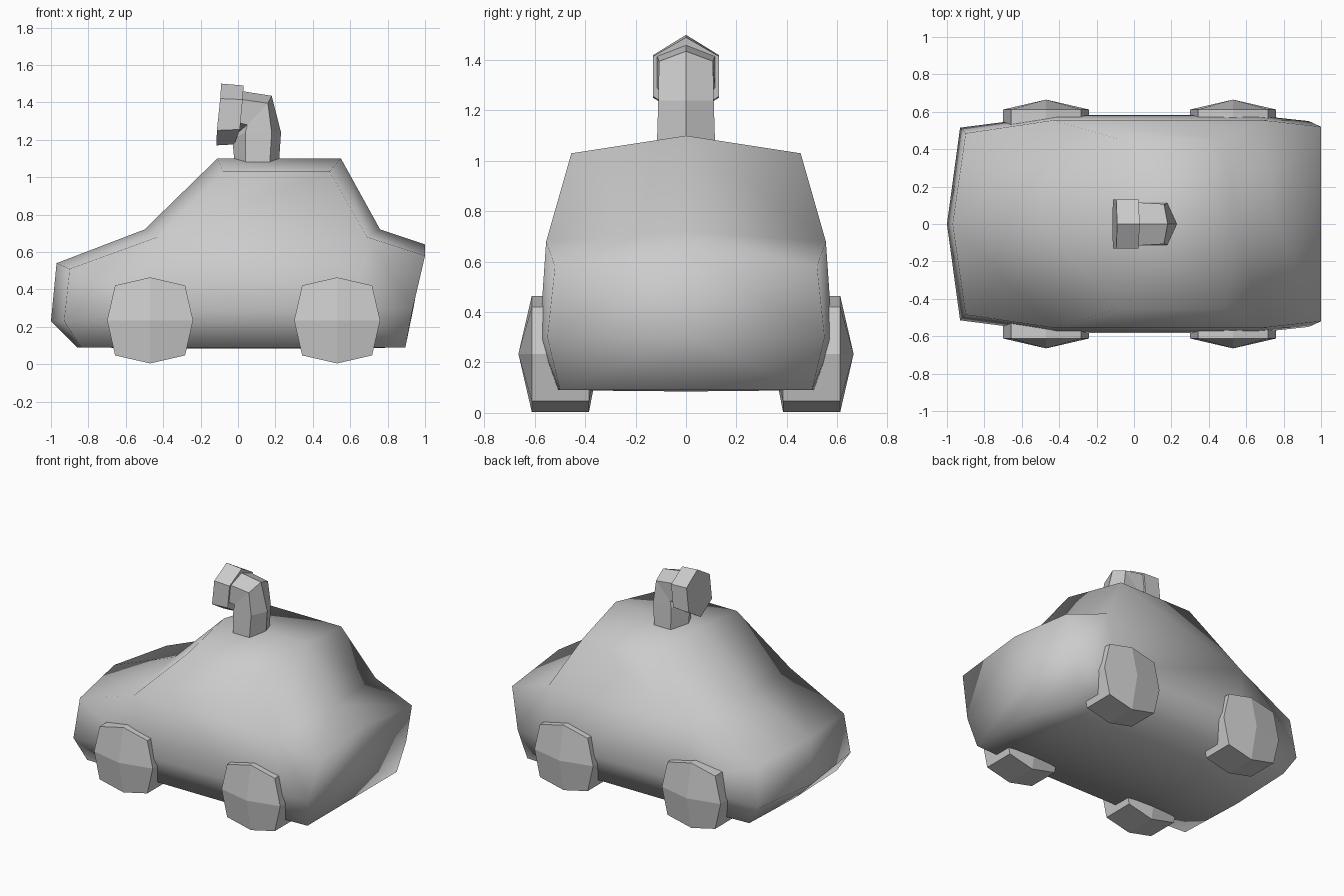
import bpy, bmesh

if "Cube" in bpy.data.objects:
    bpy.data.objects.remove(bpy.data.objects["Cube"])


def finish(name, bm, smooth=False):
    bmesh.ops.remove_doubles(bm, verts=bm.verts[:], dist=0.0005)
    bmesh.ops.recalc_face_normals(bm, faces=bm.faces[:])
    for f in bm.faces:
        f.smooth = smooth
    me = bpy.data.meshes.new(name)
    bm.to_mesh(me)
    bm.free()
    ob = bpy.data.objects.new(name, me)
    bpy.context.collection.objects.link(ob)
    return ob


def loft(name, rings, cap_start=True, cap_end=True):
    bm = bmesh.new()
    rows = [[bm.verts.new(p) for p in r] for r in rings]
    n = len(rows[0])
    for a, b in zip(rows, rows[1:]):
        for i in range(n):
            j = (i + 1) % n
            bm.faces.new((a[i], a[j], b[j], b[i]))
    if cap_start:
        bm.faces.new(rows[0])
    if cap_end:
        bm.faces.new(rows[-1])
    return finish(name, bm)


# Car body: centre profile and side profile, point by point around the car
keys = "B0 M0 S0 S1 R1 R2 S2 S3 M3 B3 B2 B1".split()
centre = [(-.86, .09), (-1, .23), (-.97, .54), (-.50, .72), (-.11, 1.10), (.55, 1.10),
          (.76, .72), (1, .64), (.938, .3), (.895, .09), (.64, .085), (-.43, .085)]
side = [(-.84, .49, .09), (-.93, .515, .23), (-.90, .485, .51), (-.43, .555, .68),
        (-.08, .455, 1.03), (.49, .455, 1.03), (.69, .555, .68), (1, .52, .58),
        (.935, .55, .30), (.895, .50, .09), (.64, .51, .09), (-.43, .51, .09)]
panels = ["S1 R1 R2 S2", "S0 S1 M1 M0", "S1 S2 M2 M1", "S2 S3 M3 M2",
          "M0 M1 B1 B0", "M1 M2 B2 B1", "M2 M3 B3 B2"]
bm = bmesh.new()
for s in (1, -1):
    cv = [bm.verts.new((x, 0, z)) for x, z in centre]
    sv = [bm.verts.new((x, s * y, z)) for x, y, z in side]
    for i in range(12):
        j = (i + 1) % 12
        bm.faces.new((cv[i], cv[j], sv[j], sv[i]))
    v = dict(zip(keys, sv))
    v["M1"] = bm.verts.new((-.41, s * .582, .29))
    v["M2"] = bm.verts.new((.64, s * .582, .29))
    for p in panels:
        bm.faces.new([v[k] for k in p.split()])
finish("car_body", bm, smooth=True)

# Wheels: eight-sided blocks with a pointed hub, four flat facets per face
R, C = .23, .187
outline = [(R, 0), (C, C), (0, R), (-C, C), (-R, 0), (-C, -C), (0, -R), (C, -C)]
for xn, cx in (("front", -.47), ("rear", .53)):
    for sn, s in (("right", 1), ("left", -1)):
        bm = bmesh.new()
        rings = []
        for y, hub in ((.612, .665), (.385, .34)):
            r = [bm.verts.new((cx + x, s * y, .234 + z)) for x, z in outline]
            h = bm.verts.new((cx, s * hub, .234))
            for i in range(0, 8, 2):
                bm.faces.new((h, r[i], r[i + 1], r[(i + 2) % 8]))
            rings.append(r)
        a, b = rings
        for i in range(8):
            j = (i + 1) % 8
            bm.faces.new((a[i], a[j], b[j], b[i]))
        finish(f"{xn}_{sn}_wheel", bm)


# Roof periscope: six-sided bent neck
def neck_ring(outer, outer_side, inner_side, inner, w):
    pts = [(outer, 0), (outer_side, w), (inner_side, w), (inner, 0),
           (inner_side, -w), (outer_side, -w)]
    return [(p[0], y, p[1]) for p, y in pts]


loft("periscope_neck", [
    neck_ring((.22, 1.09), (.17, 1.08), (.04, 1.08), (-.02, 1.09), .115),
    neck_ring((.23, 1.24), (.18, 1.24), (.04, 1.24), (-.03, 1.20), .11),
    neck_ring((.18, 1.435), (.16, 1.395), (.05, 1.28), (-.01, 1.23), .107),
    neck_ring((.02, 1.46), (.02, 1.415), (.01, 1.29), (-.01, 1.235), .115)])

# Periscope head: slightly tilted hexagonal block
loft("periscope_head", [
    [(-.09, 0, 1.50), (-.095, .13, 1.42), (-.113, .13, 1.25),
     (-.115, 0, 1.17), (-.113, -.13, 1.25), (-.095, -.13, 1.42)],
    [(.03, 0, 1.49), (.025, .13, 1.415), (.01, .13, 1.255),
     (-.02, 0, 1.175), (.01, -.13, 1.255), (.025, -.13, 1.415)]])
